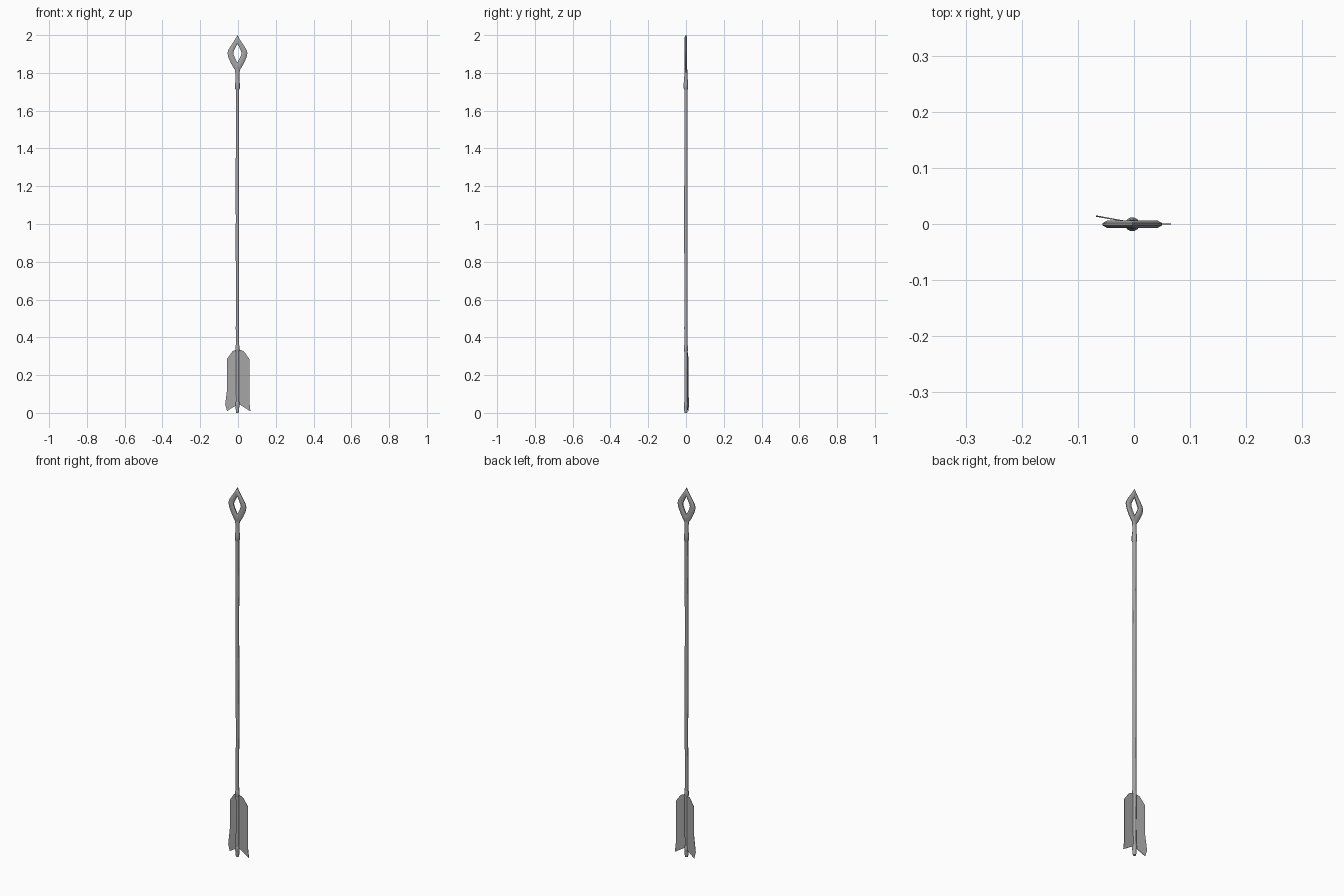
import bpy, math, random

if "Cube" in bpy.data.objects:
    bpy.data.objects.remove(bpy.data.objects["Cube"])

random.seed(4)
CX, CY = -0.003, -0.0005   # axis of the shaft

# Dark grey used by every part
grey = bpy.data.materials.new("dark_grey")
grey.diffuse_color = (0.38, 0.38, 0.38, 1)
grey.use_nodes = True
grey.node_tree.nodes["Principled BSDF"].inputs["Base Color"].default_value = grey.diffuse_color


def make(name, verts, faces, angle=35):
    me = bpy.data.meshes.new(name)
    me.from_pydata(verts, [], faces)
    me.update()
    me.materials.append(grey)
    ob = bpy.data.objects.new(name, me)
    bpy.context.collection.objects.link(ob)
    bpy.ops.object.select_all(action='DESELECT')
    ob.select_set(True)
    bpy.context.view_layer.objects.active = ob
    bpy.ops.object.mode_set(mode='EDIT')
    bpy.ops.mesh.select_all(action='SELECT')
    bpy.ops.mesh.normals_make_consistent(inside=False)
    bpy.ops.object.mode_set(mode='OBJECT')
    bpy.ops.object.shade_smooth_by_angle(angle=math.radians(angle))
    return ob


def loft(name, rings, n=12, wobble=0.0):
    """Capped stack of elliptical rings given as (z, x radius, y radius)."""
    verts, faces = [], []
    for z, rx, ry in rings:
        dx, dy = random.uniform(-wobble, wobble), random.uniform(-wobble, wobble)
        for i in range(n):
            a = 2 * math.pi * (i + 0.5) / n
            verts.append((CX + dx + rx * math.cos(a), CY + dy + ry * math.sin(a), z))
    for r in range(len(rings) - 1):
        for i in range(n):
            j = (i + 1) % n
            faces.append((r * n + i, r * n + j, (r + 1) * n + j, (r + 1) * n + i))
    faces.append(tuple(range(n))[::-1])
    faces.append(tuple((len(rings) - 1) * n + i for i in range(n)))
    return make(name, verts, faces)


# Slightly uneven wooden shaft
shaft = []
for k in range(13):
    r = random.uniform(0.0087, 0.0095)
    shaft.append((0.02 + k * 1.72 / 12, r, r))
loft("shaft", shaft, 12, 0.0007)

# Nock at the tail and bindings around the shaft
loft("nock", [(0.0, 0.007, 0.007), (0.008, 0.009, 0.009), (0.03, 0.0095, 0.0095)])
for name, z0, z1, r in [("tail_binding", 0.028, 0.058, 0.0115),
                        ("upper_binding", 0.325, 0.36, 0.011)]:
    loft(name, [(z0, r - 0.002, r - 0.002), (z0 + 0.006, r, r),
                (z1 - 0.006, r, r), (z1, r - 0.002, r - 0.002)])

# Socket and neck under the head
loft("head_socket", [(1.712, 0.010, 0.010), (1.718, 0.013, 0.0125), (1.745, 0.013, 0.0125),
                     (1.758, 0.0105, 0.0105), (1.79, 0.0105, 0.0085),
                     (1.815, 0.0135, 0.0075), (1.835, 0.014, 0.006)], 12)

# Open leaf-shaped head: outer and inner outline of one side, mirrored
outer = [(0, 2.0), (0.012, 1.978), (0.034, 1.945), (0.048, 1.922), (0.053, 1.905),
         (0.048, 1.882), (0.034, 1.85), (0.019, 1.824), (0, 1.80)]
inner = [(0, 1.952), (0.005, 1.945), (0.012, 1.931), (0.019, 1.915), (0.022, 1.905),
         (0.020, 1.896), (0.013, 1.879), (0.006, 1.865), (0, 1.855)]
pairs = list(zip(outer, inner))
pairs += [((-a[0], a[1]), (-b[0], b[1])) for a, b in pairs[-2:0:-1]]
section = [(0, 0.002), (0.28, 0.007), (0.72, 0.007), (1, 0.003)]
section += [(t, -y) for t, y in section[::-1]]
verts, faces = [], []
m, n = len(section), len(pairs)
for a, b in pairs:
    for t, y in section:
        verts.append((CX + a[0] + (b[0] - a[0]) * t, CY + y, a[1] + (b[1] - a[1]) * t))
for k in range(n):
    for i in range(m):
        j, q = (i + 1) % m, (k + 1) % n
        faces.append((k * m + i, k * m + j, q * m + j, q * m + i))
make("arrow_head", verts, faces, 40)


# Two thin feather vanes, the left one bent backwards
def vane(name, outline, bend, thick=0.0012):
    n = len(outline)
    verts = []
    for s in (-1, 1):
        for x, z in outline:
            verts.append((x, CY + bend(x) + s * thick, z))
    faces = [tuple(range(n))[::-1], tuple(range(n, 2 * n))]
    faces += [(i, (i + 1) % n, n + (i + 1) % n, n + i) for i in range(n)]
    make(name, verts, faces, 30)


vane("left_feather", [(CX, 0.045), (-0.012, 0.038), (-0.058, 0.010), (-0.068, 0.045),
                      (-0.057, 0.13), (-0.057, 0.287), (-0.028, 0.328), (CX, 0.335)],
     lambda x: 0.003 - 0.18 * (x - CX))
vane("right_feather", [(CX, 0.05), (0.008, 0.045), (0.066, 0.008), (0.060, 0.06),
                       (0.060, 0.285), (0.032, 0.325), (0.01, 0.335), (CX, 0.335)],
     lambda x: 0.0005)
